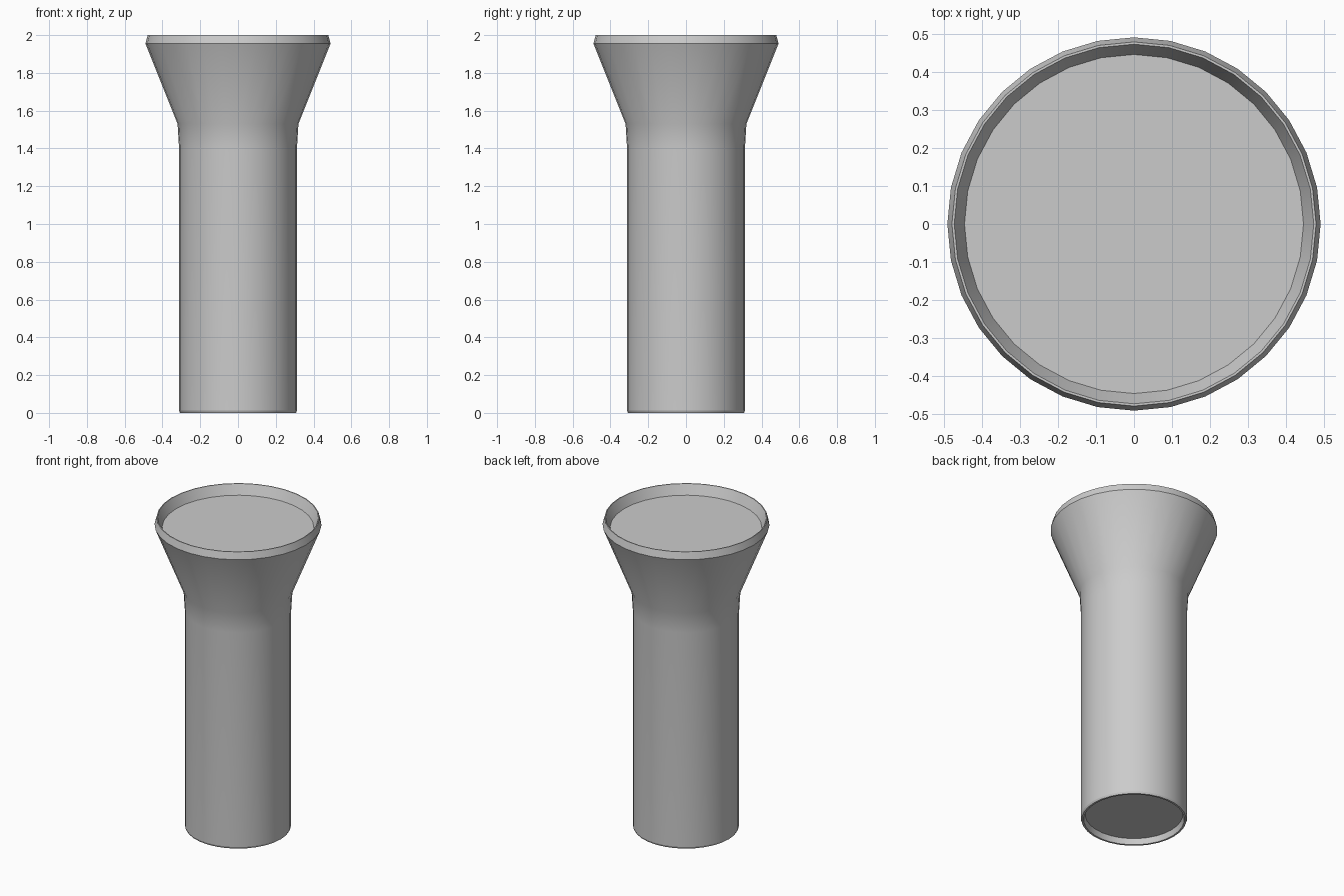
import bpy, bmesh
from math import cos, sin, pi, radians

if "Cube" in bpy.data.objects:
    bpy.data.objects.remove(bpy.data.objects["Cube"])

SEGMENTS = 32


def lathe(name, profile, cap_start=False, cap_end=False):
    """Revolve (radius, z) points about the z axis."""
    bm = bmesh.new()
    rings = []
    for r, z in profile:
        rings.append([bm.verts.new((r * cos(2 * pi * i / SEGMENTS),
                                    r * sin(2 * pi * i / SEGMENTS), z))
                      for i in range(SEGMENTS)])
    for a, b in zip(rings, rings[1:]):
        for i in range(SEGMENTS):
            j = (i + 1) % SEGMENTS
            bm.faces.new((a[i], a[j], b[j], b[i]))
    if cap_start:
        bm.faces.new(rings[0][::-1])
    if cap_end:
        bm.faces.new(rings[-1])
    mesh = bpy.data.meshes.new(name)
    bm.to_mesh(mesh)
    bm.free()
    ob = bpy.data.objects.new(name, mesh)
    bpy.context.collection.objects.link(ob)
    bpy.ops.object.select_all(action='DESELECT')
    ob.select_set(True)
    bpy.context.view_layer.objects.active = ob
    bpy.ops.object.shade_smooth_by_angle(angle=radians(20))
    return ob


# Handle, flared head and inner rim, with the recessed tail cavity
lathe("torch_body", [
    (0.287, 0.037), (0.295, 0.0), (0.307, 0.0), (0.312, 0.012),
    (0.312, 1.40), (0.32, 1.53), (0.49, 1.955), (0.478, 2.0),
    (0.472, 2.0), (0.445, 1.937)])

# Recessed tail cap closing the bottom
lathe("tail_cap", [(0.287, 0.037)], cap_start=True)

# Flat lens set inside the rim
lathe("lens", [(0.445, 1.937)], cap_end=True)
